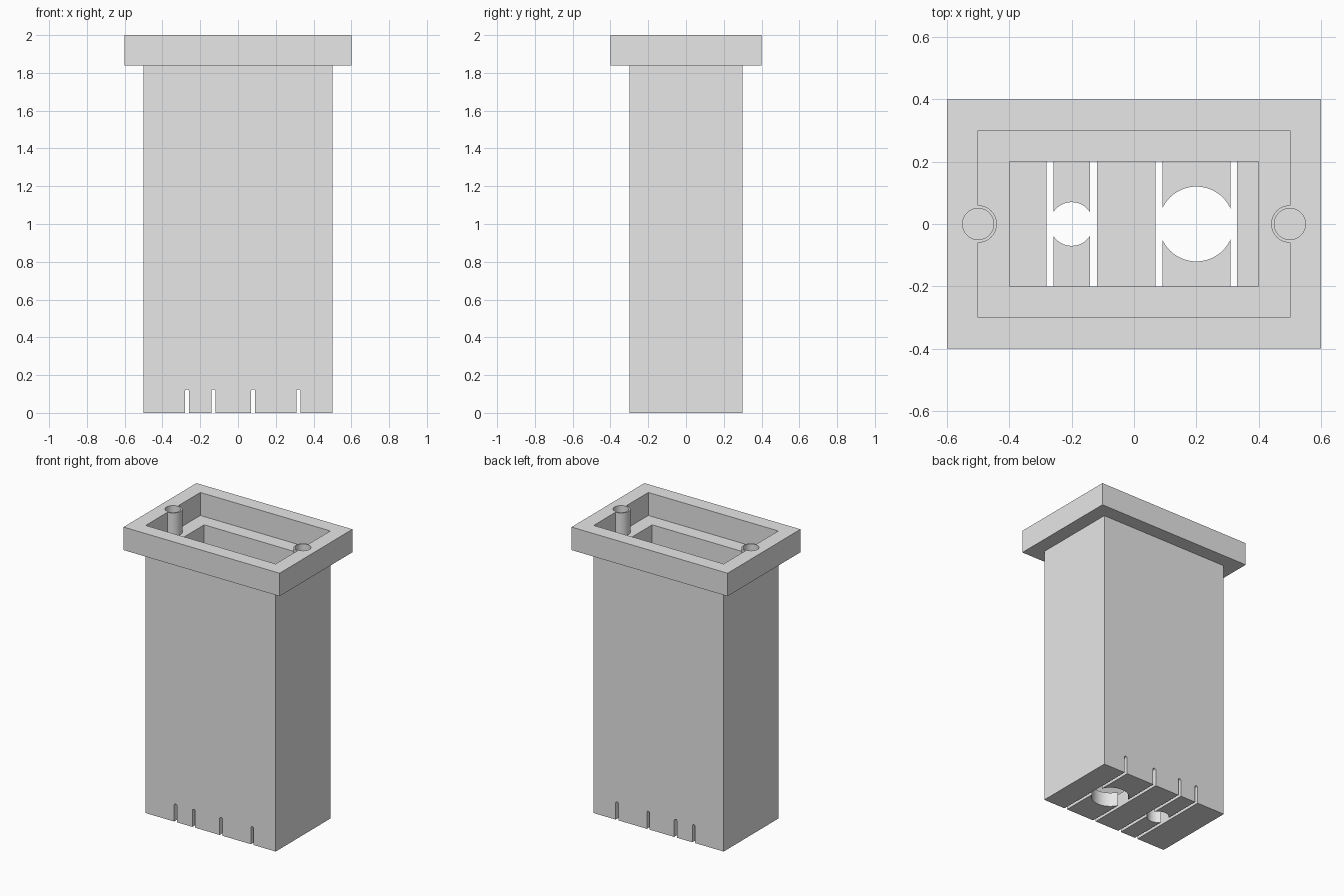
import bpy, bmesh, math

cube = bpy.data.objects.get("Cube")
if cube:
    bpy.data.objects.remove(cube, do_unlink=True)

grey = bpy.data.materials.new("plain_grey")
grey.use_nodes = True
grey.diffuse_color = (0.8, 0.8, 0.8, 1)
grey.node_tree.nodes["Principled BSDF"].inputs["Base Color"].default_value = (0.8, 0.8, 0.8, 1)


def prism(name, outline, start, end, axis="z"):
    """Extrude a closed outline along z, or an (x, z) outline along y."""
    bm = bmesh.new()
    place = (lambda a, b, h: (a, b, h)) if axis == "z" else (lambda a, b, h: (a, h, b))
    face = bm.faces.new([bm.verts.new(place(a, b, start)) for a, b in outline])
    grown = bmesh.ops.extrude_face_region(bm, geom=[face])
    shift = place(0, 0, end - start)
    bmesh.ops.translate(bm, vec=shift, verts=[v for v in grown["geom"] if isinstance(v, bmesh.types.BMVert)])
    bmesh.ops.recalc_face_normals(bm, faces=bm.faces)
    mesh = bpy.data.meshes.new(name)
    bm.to_mesh(mesh)
    bm.free()
    mesh.materials.append(grey)
    obj = bpy.data.objects.new(name, mesh)
    bpy.context.collection.objects.link(obj)
    return obj


def rect(x, y):
    return [(-x, -y), (x, -y), (x, y), (-x, y)]


def arc(cx, cy, r, first=0, last=360, steps=64):
    angles = [math.radians(first + (last - first) * i / steps) for i in range(steps + 1)]
    return [(cx + r * math.cos(a), cy + r * math.sin(a)) for a in angles]


def circle(cx, cy, r):
    return arc(cx, cy, r)[:-1]


def cut(target, cutter):
    cutter.hide_render = True
    mod = target.modifiers.new("cut", "BOOLEAN")
    mod.operation, mod.solver, mod.object = "DIFFERENCE", "EXACT", cutter
    bpy.context.view_layer.objects.active = target
    bpy.ops.object.modifier_apply(modifier=mod.name)
    bpy.data.objects.remove(cutter, do_unlink=True)


COLLAR_Z, FLOOR, SLOT_TOP = 1.84, 0.1, 0.125

# Hollow body with a thin floor
body = prism("body", rect(0.5, 0.3), 0, COLLAR_Z)
cut(body, prism("cavity_cutter", rect(0.4, 0.2), FLOOR, 2.1))

# Round openings in the floor, each flanked by two round-topped slots
for cx, r in ((-0.2, 0.07), (0.2, 0.12)):
    cut(body, prism("opening_cutter", circle(cx, 0, r), -0.1, FLOOR + 0.05))
    for side in (-1, 1):
        sx, half = cx + side * r, 0.011
        outline = [(sx - half, -0.1), (sx + half, -0.1)]
        outline += arc(sx, SLOT_TOP - half, half, 0, 180, 12)
        cut(body, prism("slot_cutter", outline, -0.5, 0.5, "y"))

# Collar whose recess leaves a half-round boss at each end
collar = prism("collar", rect(0.6, 0.4), COLLAR_Z, 2)
recess = [(-0.5, -0.3), (0.5, -0.3)] + arc(0.5, 0, 0.06, 270, 90, 32)
recess += [(0.5, 0.3), (-0.5, 0.3)] + arc(-0.5, 0, 0.06, 90, -90, 32)
cut(collar, prism("recess_cutter", recess, 1.7, 2.1))

# Blind round socket in each boss
for side in (-1, 1):
    cut(collar, prism("socket_cutter", circle(side * 0.5, 0, 0.05), 1.9, 2.1))

# Smooth curved walls, crisp corners
for obj in (body, collar):
    bpy.ops.object.select_all(action="DESELECT")
    obj.select_set(True)
    bpy.context.view_layer.objects.active = obj
    bpy.ops.object.shade_smooth_by_angle(angle=math.radians(30))
